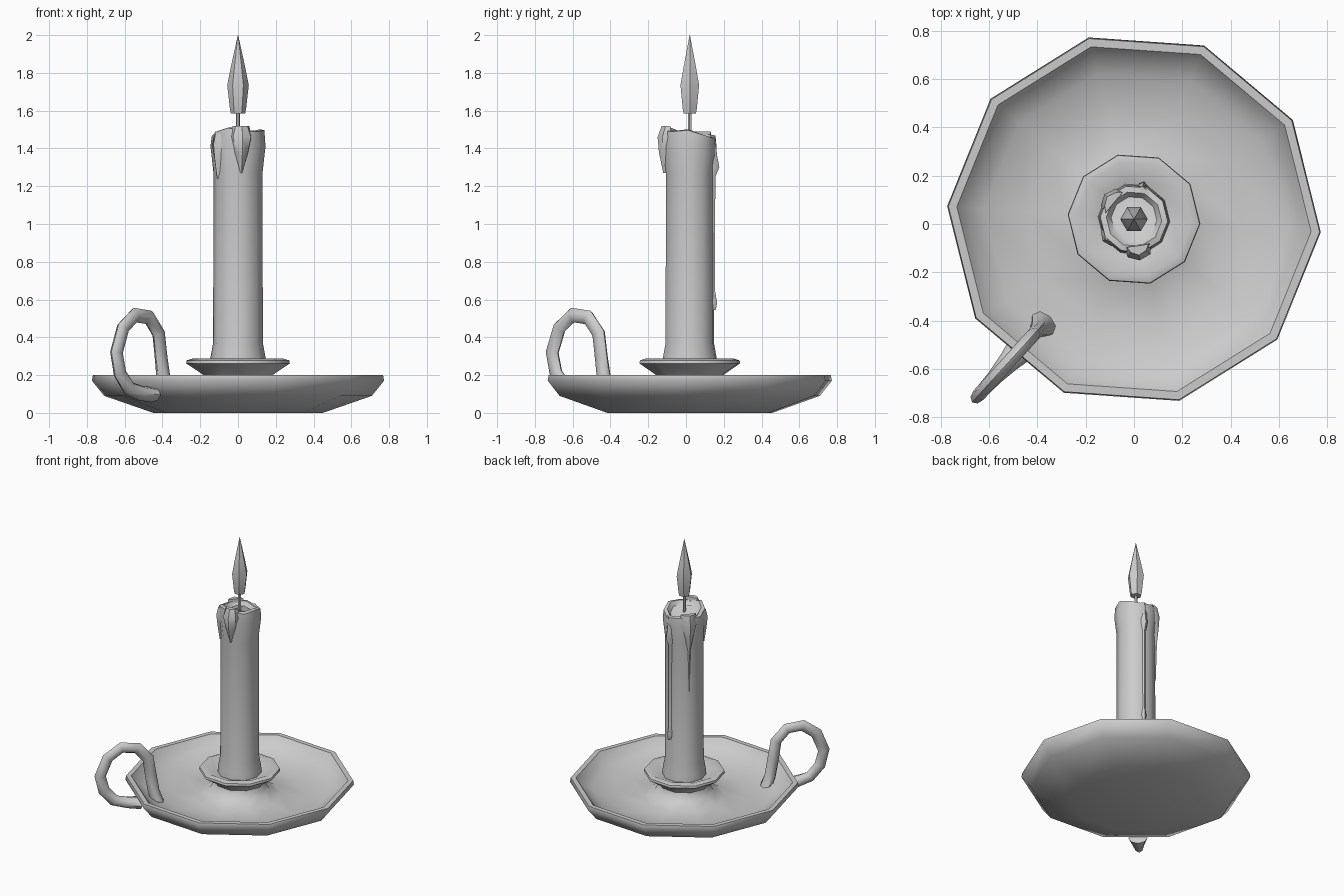
import bpy, math
from math import sin, cos, radians
from mathutils import Vector

if "Cube" in bpy.data.objects:
    bpy.data.objects.remove(bpy.data.objects["Cube"])

CY = 0.02            # the round parts sit slightly behind the origin
OFF = radians(-4)    # rotation of the ten-sided parts


def loft(name, rings, smooth=None):
    """Skin a list of equal-sized vertex rings and cap both ends."""
    n = len(rings[0])
    verts = [v for r in rings for v in r]
    faces = [list(range(n))[::-1], [len(verts) - n + i for i in range(n)]]
    for k in range(len(rings) - 1):
        for i in range(n):
            j = (i + 1) % n
            faces.append([k * n + i, k * n + j, (k + 1) * n + j, (k + 1) * n + i])
    me = bpy.data.meshes.new(name)
    me.from_pydata(verts, [], faces)
    ob = bpy.data.objects.new(name, me)
    bpy.context.collection.objects.link(ob)
    bpy.ops.object.select_all(action='DESELECT')
    ob.select_set(True)
    bpy.context.view_layer.objects.active = ob
    bpy.ops.object.mode_set(mode='EDIT')
    bpy.ops.mesh.select_all(action='SELECT')
    bpy.ops.mesh.normals_make_consistent(inside=False)
    bpy.ops.object.mode_set(mode='OBJECT')
    if smooth:
        bpy.ops.object.shade_smooth_by_angle(angle=radians(smooth))
    return ob


def polar(r, a, z):
    return (r * cos(a), CY + r * sin(a), z)


def lathe(name, profile, n=10, off=OFF, smooth=50, lift=None):
    rings = []
    for r, z in profile:
        ring = []
        for i in range(n):
            a = off + math.tau * i / n
            ring.append(polar(r, a, z + (lift(a, z) if lift else 0)))
        rings.append(ring)
    return loft(name, rings, smooth)


# Dish with raised neck and candle cup
lathe("dish", [(.45, 0), (.71, .09), (.775, .17), (.77, .2), (.735, .2),
               (.70, .155), (.62, .11), (.45, .075), (.28, .085), (.20, .13),
               (.175, .17), (.17, .19)])
lathe("candle_cup", [(.17, .18), (.19, .205), (.275, .262), (.272, .278),
                     (.24, .288), (.16, .25)], smooth=45)


# Candle with uneven melted rim around a shallow pool
def melt(a, z):
    return .02 * cos(a + 1.4) + .012 * cos(3 * a) if z > 1.43 else 0


lathe("candle", [(.15, .24), (.145, .3), (.132, .37), (.13, 1.27), (.146, 1.41),
                 (.14, 1.48), (.115, 1.485), (.095, 1.455)], lift=melt)


# Wax drips: tapering ridges, given as (height, half width, radius)
def drip(name, deg, sections):
    a = radians(deg)
    rings = []
    for z, w, r in sections:
        h = w / .13
        rings.append([polar(.12, a - h, z), polar(r - .012, a - h * .6, z), polar(r, a, z),
                      polar(r - .012, a + h * .6, z), polar(.12, a + h, z)])
    loft(name, rings, 40)


drip("drip_front", -82, [(1.52, .05, .15), (1.46, .065, .172), (1.38, .045, .165),
                         (1.27, .006, .142)])
drip("drip_left", 215, [(1.48, .05, .145), (1.42, .055, .158), (1.34, .035, .15),
                        (1.24, .006, .135)])
drip("drip_back_left", 140, [(1.49, .06, .145), (1.42, .07, .16), (1.32, .035, .153),
                             (1.22, .012, .143), (.92, .008, .134)])
drip("drip_back", 75, [(1.46, .05, .14), (1.36, .03, .15), (1.30, .026, .162),
                       (1.25, .02, .14), (.65, .02, .138), (.58, .024, .15),
                       (.545, .012, .142)])

# Wick and flame
lathe("wick", [(.011, 1.44), (.011, 1.62)], n=6)
lathe("flame", [(.038, 1.585), (.043, 1.61), (.057, 1.735), (.036, 1.84), (.001, 2.0)],
      n=6, off=0, smooth=25)

# Handle: flattened tube along a loop (distance from axis, height, side half width)
path = [(.555, .085, .065), (.585, .17, .035), (.605, .29, .028), (.625, .42, .028),
        (.70, .505, .028), (.81, .518, .028), (.905, .45, .028), (.957, .32, .028),
        (.93, .21, .028), (.86, .13, .032), (.77, .105, .045), (.68, .095, .065)]
D = Vector((-.672, -.74, 0)).normalized()
S = Vector((-D.y, D.x, 0))
pts = [D * s + Vector((0, 0, z)) for s, z, w in path]
rings = []
for i, p in enumerate(pts):
    t = (pts[min(i + 1, len(pts) - 1)] - pts[max(i - 1, 0)]).normalized()
    nrm = t.cross(S)
    rings.append([p + nrm * .04 * cos(math.tau * k / 8) + S * path[i][2] * sin(math.tau * k / 8)
                  for k in range(8)])
loft("handle", rings, 50)
